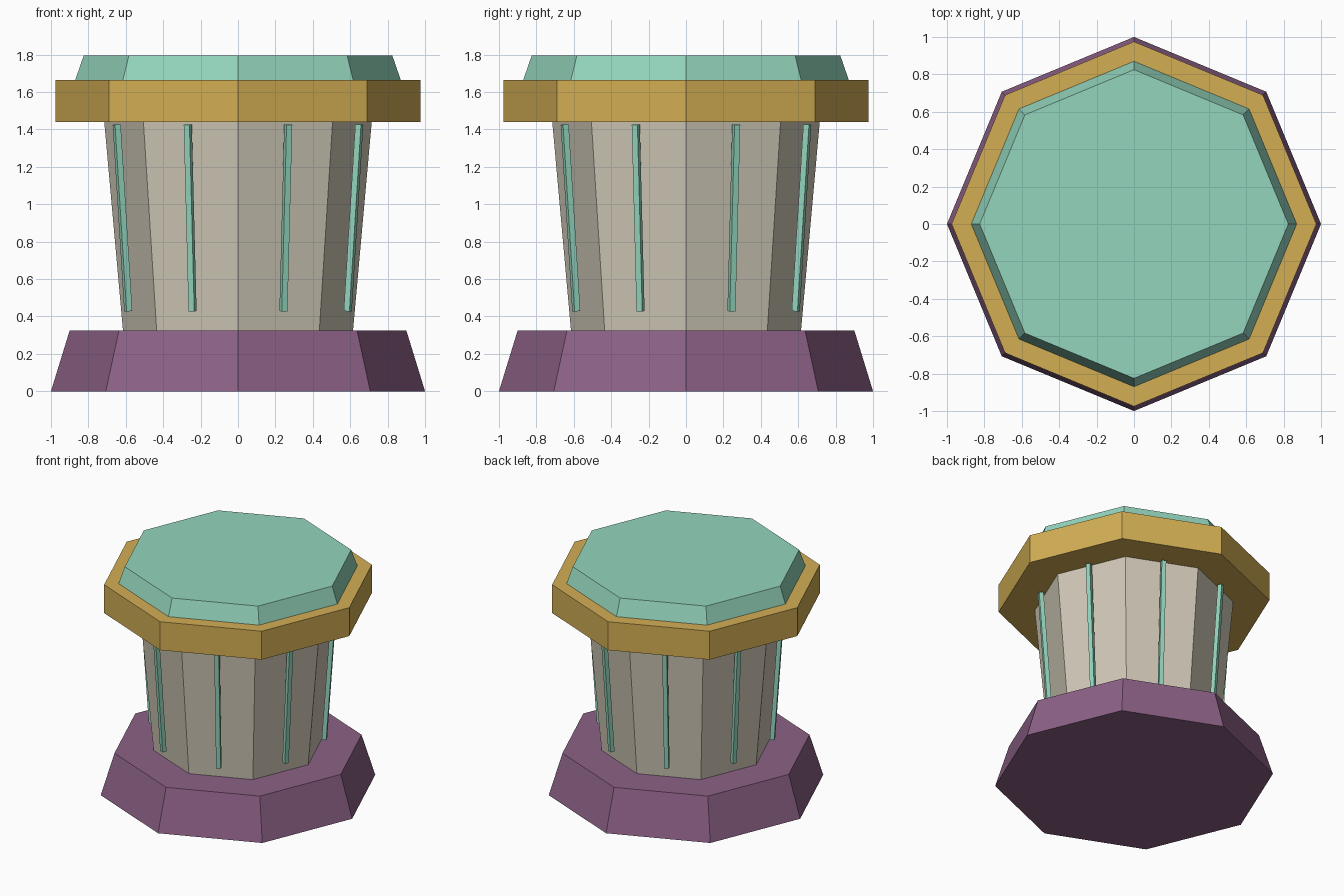
import bpy
import bmesh
from math import pi, sin, cos, atan2
from mathutils import Matrix, Vector

cube = bpy.data.objects.get("Cube")
if cube:
    bpy.data.objects.remove(cube, do_unlink=True)

SIDES = 8


def make_material(name, rgb):
    """Flat material from 0-255 display colour, stored as linear."""
    linear = [((c / 255 + 0.055) / 1.055) ** 2.4 for c in rgb]
    mat = bpy.data.materials.new(name)
    mat.use_nodes = True
    mat.diffuse_color = (*linear, 1)
    bsdf = mat.node_tree.nodes["Principled BSDF"]
    bsdf.inputs["Base Color"].default_value = (*linear, 1)
    bsdf.inputs["Roughness"].default_value = 0.8
    return mat


def add_object(name, bm, mat):
    mesh = bpy.data.meshes.new(name)
    bm.to_mesh(mesh)
    bm.free()
    mesh.materials.append(mat)
    obj = bpy.data.objects.new(name, mesh)
    bpy.context.collection.objects.link(obj)
    return obj


def octagon_block(name, z0, z1, r0, r1, mat):
    """Tapered eight-sided block with its corners on the x and y axes."""
    bm = bmesh.new()
    rings = []
    for z, r in ((z0, r0), (z1, r1)):
        angles = [2 * pi * i / SIDES for i in range(SIDES)]
        rings.append([bm.verts.new((r * cos(a), r * sin(a), z)) for a in angles])
    low, high = rings
    for i in range(SIDES):
        j = (i + 1) % SIDES
        bm.faces.new((low[i], low[j], high[j], high[i]))
    bm.faces.new(low[::-1])
    bm.faces.new(high)
    return add_object(name, bm, mat)


purple = make_material("plum purple", (140, 97, 134))
stone = make_material("pale stone", (208, 200, 183))
gold = make_material("warm gold", (211, 174, 84))
mint = make_material("mint green", (148, 213, 189))

# Stacked body
octagon_block("base", 0, 0.325, 1.0, 0.9, purple)
octagon_block("column", 0.325, 1.44, 0.615, 0.715, stone)
octagon_block("collar", 1.44, 1.665, 0.975, 0.975, gold)
octagon_block("cap", 1.665, 1.795, 0.87, 0.825, mint)

# Thin leaning rods standing just off the middle of each column face
bottom = Vector((0.635, 0, 0.428))
top = Vector((0.702, 0, 1.426))
lean = atan2(top.x - bottom.x, top.z - bottom.z)
length = (top - bottom).length
for i in range(SIDES):
    turn = Matrix.Rotation(2 * pi * (i + 0.5) / SIDES, 4, 'Z')
    place = Matrix.Translation((bottom + top) / 2) @ Matrix.Rotation(lean, 4, 'Y')
    size = Matrix.Diagonal((0.033, 0.033, length, 1))
    bm = bmesh.new()
    bmesh.ops.create_cube(bm, size=1, matrix=turn @ place @ size)
    add_object(f"column_rod_{i + 1}", bm, mint)
